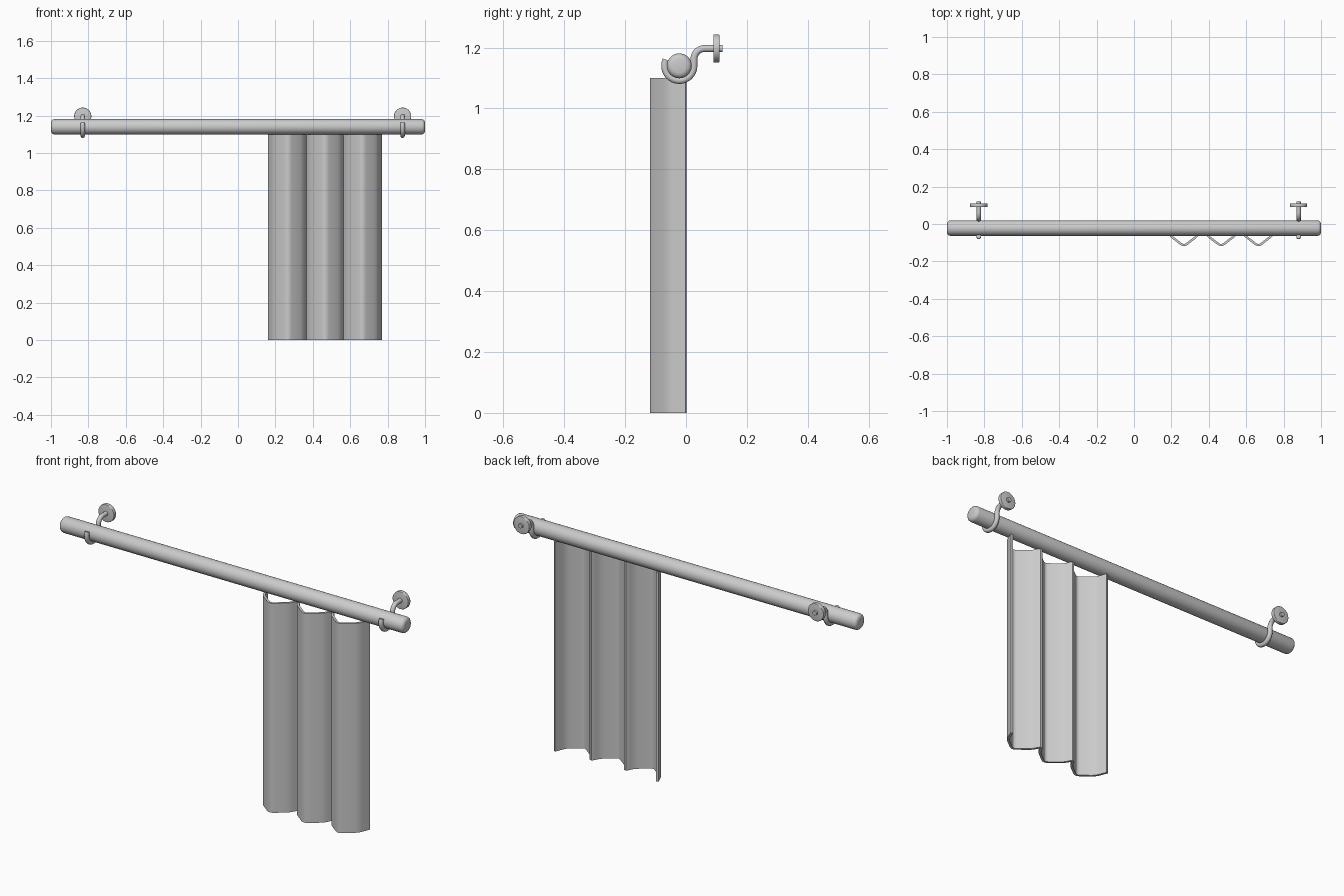
import bpy, math
from mathutils import Vector

cube = bpy.data.objects.get("Cube")
if cube:
    bpy.data.objects.remove(cube)

GREY = (0.6, 0.6, 0.6, 1)
grey = bpy.data.materials.new("plain_grey")
grey.use_nodes = True
grey.diffuse_color = GREY
grey.node_tree.nodes["Principled BSDF"].inputs["Base Color"].default_value = GREY

ROD_Y, ROD_Z = -0.022, 1.14


def finish(obj, name, angle=40):
    obj.name = name
    obj.data.materials.clear()
    obj.data.materials.append(grey)
    bpy.ops.object.select_all(action='DESELECT')
    obj.select_set(True)
    bpy.context.view_layer.objects.active = obj
    if obj.type == 'MESH':
        bpy.ops.object.shade_smooth_by_angle(angle=math.radians(angle))
    return obj


def cylinder(name, radius, depth, loc, rot, bevel):
    bpy.ops.mesh.primitive_cylinder_add(vertices=32, radius=radius, depth=depth,
                                        location=loc, rotation=rot)
    obj = bpy.context.object
    mod = obj.modifiers.new("soft_rim", 'BEVEL')
    mod.width, mod.segments = bevel, 3
    mod.limit_method = 'ANGLE'
    bpy.ops.object.modifier_apply(modifier=mod.name)
    return finish(obj, name)


def tube(name, points, radius, x):
    curve = bpy.data.curves.new(name, 'CURVE')
    curve.dimensions = '3D'
    curve.bevel_depth, curve.bevel_resolution = radius, 3
    curve.use_fill_caps = True
    spline = curve.splines.new('POLY')
    spline.points.add(len(points) - 1)
    for p, (y, z) in zip(spline.points, points):
        p.co = (x, y, z, 1)
    spline.use_smooth = True
    obj = bpy.data.objects.new(name, curve)
    bpy.context.collection.objects.link(obj)
    return finish(obj, name)


def arc(cy, cz, r, start, end, steps):
    angles = [math.radians(start + (end - start) * i / steps) for i in range(steps + 1)]
    return [(cy + r * math.cos(a), cz + r * math.sin(a)) for a in angles]


# Rod with rounded ends
cylinder("curtain_rod", 0.041, 2.0, (0, ROD_Y, ROD_Z), (0, math.pi / 2, 0), 0.018)

# Wall brackets: hook under the rod, bend back to a round wall plate
hook = arc(ROD_Y, ROD_Z, 0.048, 155, 360, 18)
bend = arc(0.061, 1.162, 0.035, 180, 90, 8)
for side, x in (("right", -0.83), ("left", 0.88)):
    tube(f"{side}_bracket_hook", hook + bend + [(0.12, 1.197)], 0.012, x)
    cylinder(f"{side}_wall_plate", 0.046, 0.02, (x, 0.1, 1.197),
             (math.pi / 2, 0, 0), 0.003)

# Curtain: one fold profile repeated three times, rounded, extruded downward
FOLD = [(0, -0.012), (0.024, -0.06), (0.1, -0.119), (0.176, -0.06)]
START, PITCH, FOLDS, TOP = 0.167, 0.199, 3, 1.1
path = [Vector((START + PITCH * i + x, y)) for i in range(FOLDS) for x, y in FOLD]
path.append(Vector((START + PITCH * FOLDS, 0)))
path[0].y = 0
outline = [path[0]]
for a, b, c in zip(path, path[1:], path[2:]):
    k = min(0.02, (b - a).length * 0.4, (c - b).length * 0.4)
    p, q = b + (a - b).normalized() * k, b + (c - b).normalized() * k
    for i in range(4):
        t = i / 3
        outline.append(p * (1 - t) ** 2 + b * 2 * t * (1 - t) + q * t ** 2)
outline.append(path[-1])

n = len(outline)
verts = [(p.x, p.y, z) for z in (0, TOP) for p in outline]
faces = [(i, i + 1, n + i + 1, n + i) for i in range(n - 1)]
mesh = bpy.data.meshes.new("curtain")
mesh.from_pydata(verts, [], faces)
curtain = bpy.data.objects.new("curtain", mesh)
bpy.context.collection.objects.link(curtain)
finish(curtain, "curtain", 50)
cloth = curtain.modifiers.new("cloth_thickness", 'SOLIDIFY')
cloth.thickness, cloth.offset = 0.012, 0
bpy.ops.object.modifier_apply(modifier=cloth.name)
finish(curtain, "curtain", 50)
